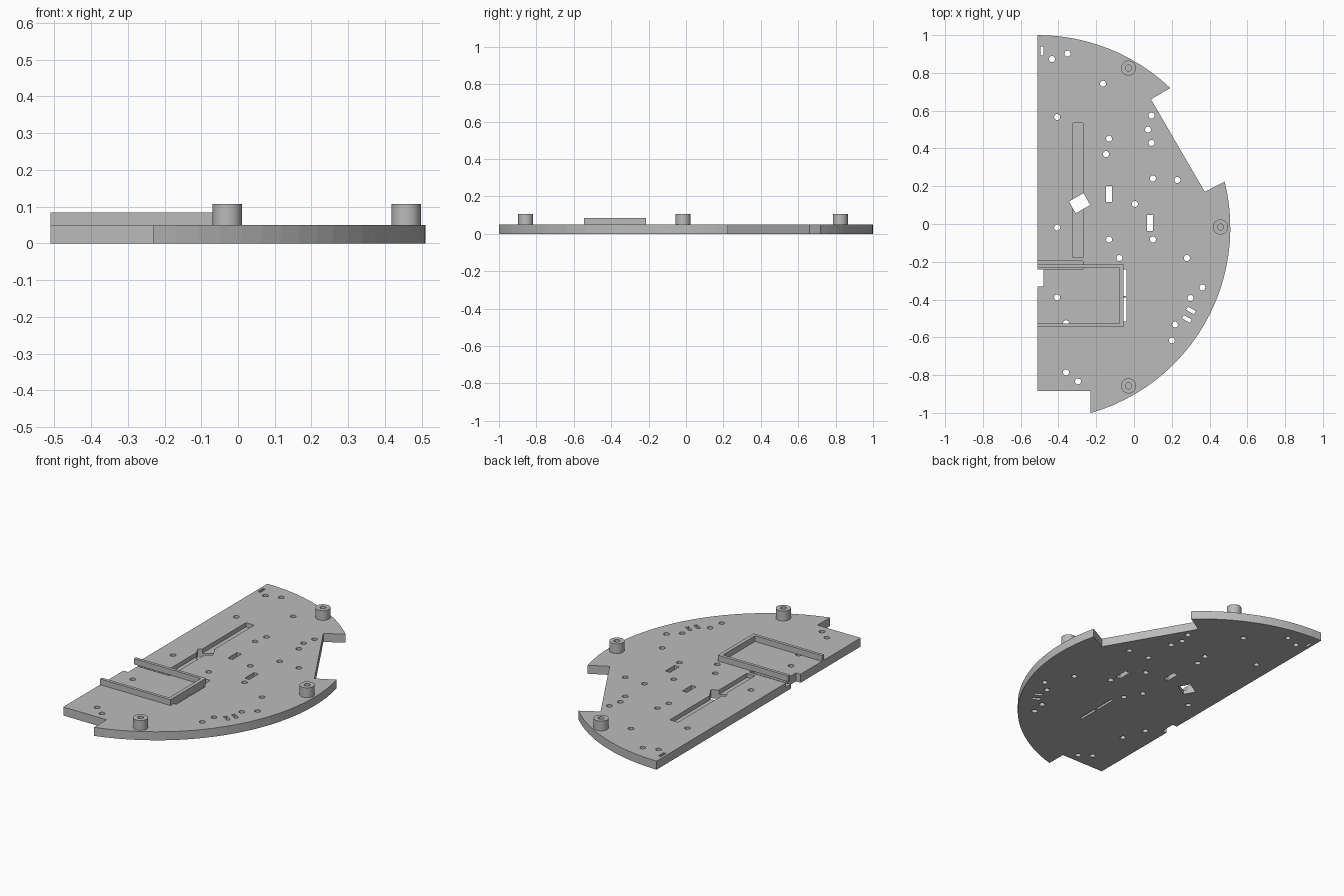
import bpy, bmesh
from math import sin, cos, radians, asin, acos, pi

default = bpy.data.objects.get("Cube")
if default:
    bpy.data.objects.remove(default, do_unlink=True)

grey = bpy.data.materials.new("plain grey")
grey.use_nodes = True
grey.diffuse_color = (0.5, 0.5, 0.5, 1)
grey.node_tree.nodes["Principled BSDF"].inputs["Base Color"].default_value = (0.5, 0.5, 0.5, 1)

LEFT, MID, R, T = -0.51, -0.02, 1.02, 0.05   # straight edge, arc centre y, radius, thickness


def prisms(name, outlines, z0, z1):
    """One object made of upright prisms, one for each outline."""
    bm = bmesh.new()
    for pts in outlines:
        face = bm.faces.new([bm.verts.new((x, y, z0)) for x, y in pts])
        new = bmesh.ops.extrude_face_region(bm, geom=[face])["geom"]
        for v in new:
            if isinstance(v, bmesh.types.BMVert):
                v.co.z = z1
    bmesh.ops.recalc_face_normals(bm, faces=bm.faces)
    me = bpy.data.meshes.new(name)
    bm.to_mesh(me)
    bm.free()
    me.materials.append(grey)
    ob = bpy.data.objects.new(name, me)
    bpy.context.collection.objects.link(ob)
    return ob


def cut(ob, cutter):
    """Subtract the cutter, apply, and discard it."""
    cutter.hide_render = True
    mod = ob.modifiers.new("cut", 'BOOLEAN')
    mod.operation, mod.solver, mod.object = 'DIFFERENCE', 'EXACT', cutter
    bpy.ops.object.select_all(action='DESELECT')
    bpy.context.view_layer.objects.active = ob
    ob.select_set(True)
    bpy.ops.object.modifier_apply(modifier=mod.name)
    bpy.data.objects.remove(cutter, do_unlink=True)


def circle(x, y, r, n=16):
    return [(x + r * cos(2 * pi * i / n), y + r * sin(2 * pi * i / n)) for i in range(n)]


def rect(x, y, w, h, turn=0):
    c, s = cos(radians(turn)), sin(radians(turn))
    return [(x + (a * w * c - b * h * s) / 2, y + (a * w * s + b * h * c) / 2)
            for a, b in ((-1, -1), (1, -1), (1, 1), (-1, 1))]


def box(x0, x1, y0, y1):
    return rect((x0 + x1) / 2, (y0 + y1) / 2, x1 - x0, y1 - y0)


def arc(a0, a1, n):
    return [(LEFT + R * cos(a0 + (a1 - a0) * i / n), MID + R * sin(a0 + (a1 - a0) * i / n))
            for i in range(n + 1)]


# Half-round plate with a cut-away flank, a stepped end and an edge notch
outline = arc(pi / 2, asin(0.74 / R), 12)
outline += [(0.09, 0.66), (0.375, 0.17)]
outline += arc(asin(0.245 / R), -acos(0.28 / R), 24)
outline += [(-0.23, -0.885), (LEFT, -0.885), (LEFT, -0.33), (-0.48, -0.33),
            (-0.48, -0.24), (LEFT, -0.24)]
plate = prisms("base_plate", [outline], 0, T)

# Shallow channel and cross groove in the top face
cut(plate, prisms("groove_cutter", [box(-0.323, -0.27, -0.177, 0.535),
                                    box(-0.6, -0.27, -0.241, -0.196)], 0.025, 0.1))

# Round through holes
holes = [(-.434, .873), (-.352, .902), (-.164, .743), (-.407, .566), (-.132, .452),
         (-.148, .37), (.093, .574), (.074, .5), (.093, .429), (.1, .241), (.23, .233),
         (.005, .106), (-.407, -.019), (-.132, -.082), (.1, -.082), (-.077, -.18),
         (.28, -.18), (.362, -.336), (.299, -.392), (.217, -.532), (.2, -.616),
         (-.407, -.389), (-.36, -.525), (-.36, -.786), (-.296, -.833)]
cuts = [circle(x, y, 0.016) for x, y in holes]

# Rectangular through slots
cuts += [rect(-.487, .915, .016, .048), rect(-.132, .159, .03, .085),
         rect(.085, .005, .03, .085), rect(-.288, .11, .089, .072, 30),
         rect(.302, -.458, .048, .02, -30), rect(.28, -.503, .048, .02, -30),
         box(-.055, -.04, -.38, -.24), box(-.055, -.04, -.515, -.39)]
cut(plate, prisms("hole_cutter", cuts, -0.1, 0.2))

# Three-sided tray wall, open at the straight edge
prisms("tray_wall", [[(LEFT, -.215), (-.055, -.215), (-.055, -.545), (LEFT, -.545),
                      (LEFT, -.527), (-.077, -.527), (-.077, -.233), (LEFT, -.233)]],
       T, 0.084)

# Round standoffs with blind bores
for name, x, y in (("back_standoff", -.029, .825), ("left_standoff", .458, -.016),
                   ("front_standoff", -.029, -.857)):
    post = prisms(name, [circle(x, y, 0.04, 32)], T, 0.107)
    cut(post, prisms("bore_cutter", [circle(x, y, 0.016, 24)], T + 0.002, 0.2))
    bpy.ops.object.shade_smooth_by_angle()
